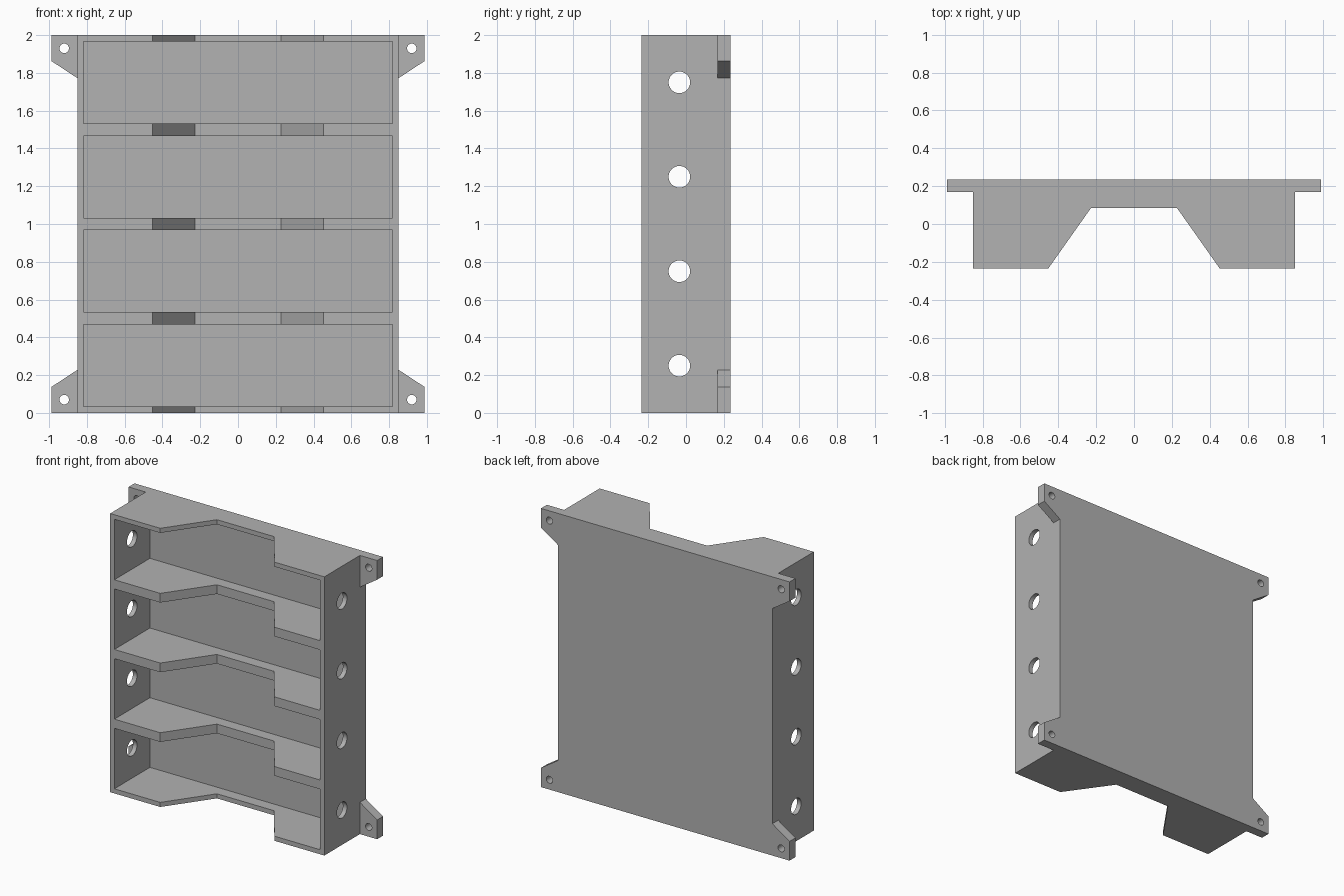
import bpy
import bmesh
from math import radians
from mathutils import Matrix, Vector

cube = bpy.data.objects.get("Cube")
if cube:
    bpy.data.objects.remove(cube, do_unlink=True)

# Main sizes
HEIGHT, BAYS = 2.0, 4
PITCH = HEIGHT / BAYS
WALL = 0.033
SIDE = 0.85
FRONT, BACK, PLATE_FRONT = -0.235, 0.235, 0.168
LUG = 0.987

grey = bpy.data.materials.new("plain grey")
grey.use_nodes = True
colour = (0.445, 0.445, 0.445, 1)
grey.diffuse_color = colour
grey.node_tree.nodes["Principled BSDF"].inputs["Base Color"].default_value = colour


def add_object(name, bm):
    bmesh.ops.recalc_face_normals(bm, faces=bm.faces)
    mesh = bpy.data.meshes.new(name)
    bm.to_mesh(mesh)
    bm.free()
    mesh.materials.append(grey)
    obj = bpy.data.objects.new(name, mesh)
    bpy.context.collection.objects.link(obj)
    return obj


def prism(name, outline, offset):
    """Extrude a closed outline of 3D points along an offset."""
    bm = bmesh.new()
    face = bm.faces.new([bm.verts.new(p) for p in outline])
    result = bmesh.ops.extrude_face_region(bm, geom=[face], use_keep_orig=True)
    moved = [g for g in result["geom"] if isinstance(g, bmesh.types.BMVert)]
    bmesh.ops.translate(bm, verts=moved, vec=Vector(offset))
    return add_object(name, bm)


def add_cylinder(bm, centre, radius, length, axis):
    turn = Matrix.Rotation(radians(90), 4, axis)
    bmesh.ops.create_cone(bm, cap_ends=True, segments=48, radius1=radius,
                          radius2=radius, depth=length,
                          matrix=Matrix.Translation(centre) @ turn)


def combine(target, tool, operation):
    mod = target.modifiers.new(operation.lower(), "BOOLEAN")
    mod.operation, mod.solver, mod.object = operation, "EXACT", tool
    bpy.context.view_layer.objects.active = target
    bpy.ops.object.modifier_apply(modifier=mod.name)
    bpy.data.objects.remove(tool, do_unlink=True)


# Rack body: notched plan extruded upward
half_plan = [(0.227, 0.085), (0.453, FRONT), (SIDE, FRONT), (SIDE, BACK)]
plan = half_plan + [(-x, y) for x, y in reversed(half_plan)]
rack = prism("rack_body", [(x, y, 0) for x, y in plan], (0, 0, HEIGHT))

# Back plate with four corner lugs
corner = [(LUG, 0), (LUG, 0.138), (SIDE, 0.228)]
right_edge = corner + [(x, HEIGHT - z) for x, z in reversed(corner)]
plate_outline = right_edge + [(-x, z) for x, z in reversed(right_edge)]
plate = prism("back_plate", [(x, PLATE_FRONT, z) for x, z in plate_outline],
              (0, BACK - PLATE_FRONT, 0))
combine(rack, plate, "UNION")

# Open bays between the shelves
bm = bmesh.new()
pocket_front = FRONT - 0.1
for i in range(BAYS):
    centre = (0, (pocket_front + PLATE_FRONT) / 2, PITCH * (i + 0.5))
    size = (2 * (SIDE - WALL), PLATE_FRONT - pocket_front, PITCH - 2 * WALL)
    bmesh.ops.create_cube(bm, size=1, matrix=Matrix.Translation(centre)
                          @ Matrix.Diagonal((*size, 1)))
combine(rack, add_object("bay_cutter", bm), "DIFFERENCE")

# Cable holes through both side walls and screw holes through the lugs
bm = bmesh.new()
for i in range(BAYS):
    add_cylinder(bm, (0, -0.035, PITCH * (i + 0.5)), 0.057, 2.4, "Y")
for x in (-0.92, 0.92):
    for z in (0.07, HEIGHT - 0.07):
        add_cylinder(bm, (x, 0.2, z), 0.025, 0.3, "X")
combine(rack, add_object("hole_cutter", bm), "DIFFERENCE")

# Merge coplanar faces and smooth only the round holes
bm = bmesh.new()
bm.from_mesh(rack.data)
bmesh.ops.remove_doubles(bm, verts=bm.verts, dist=0.0001)
bmesh.ops.dissolve_limit(bm, angle_limit=radians(1), verts=bm.verts, edges=bm.edges)
bm.to_mesh(rack.data)
bm.free()
bpy.ops.object.select_all(action="DESELECT")
rack.select_set(True)
bpy.context.view_layer.objects.active = rack
bpy.ops.object.shade_smooth_by_angle(angle=radians(30))
